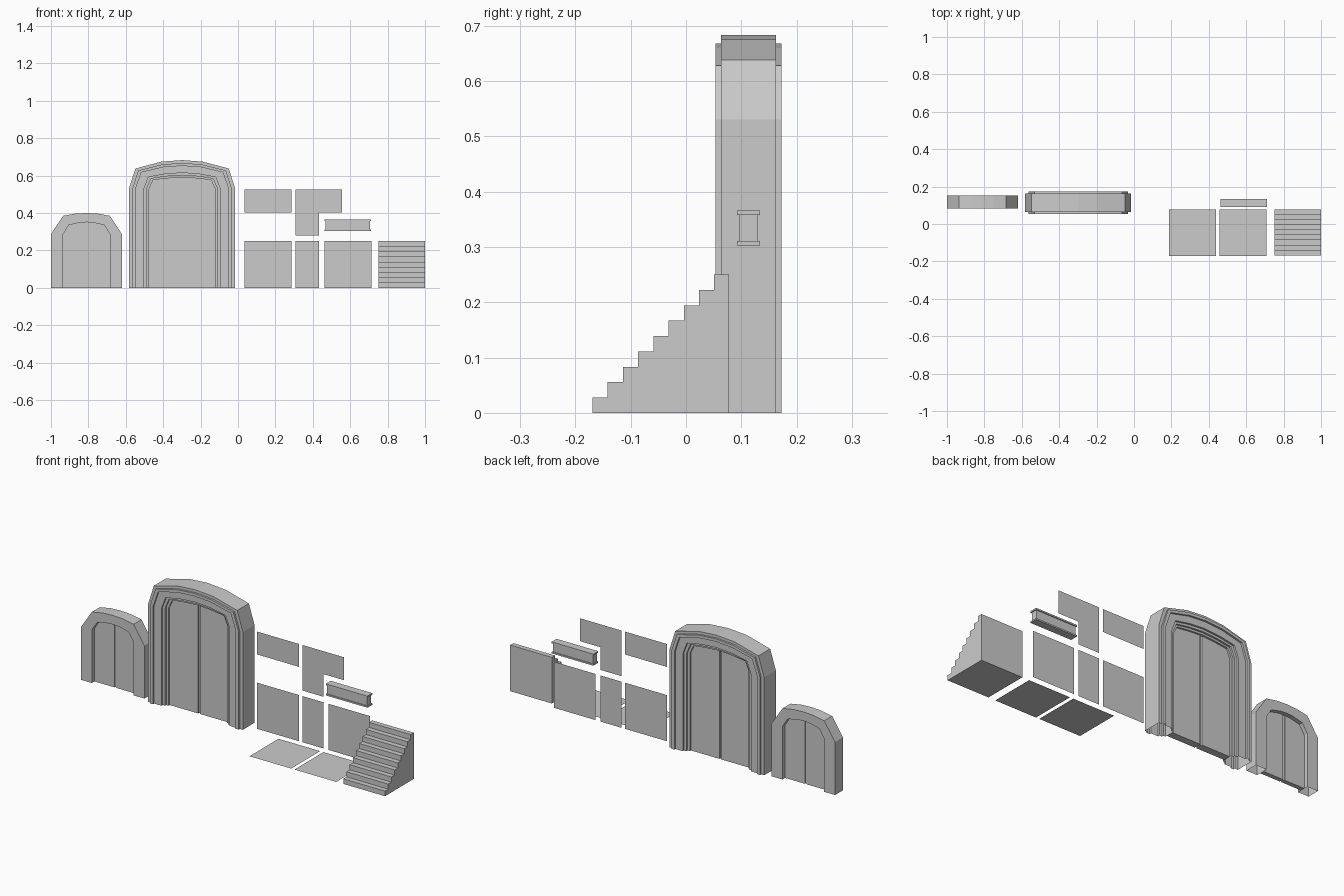
import bpy, bmesh

old = bpy.data.objects.get("Cube")
if old:
    bpy.data.objects.remove(old, do_unlink=True)

stone = bpy.data.materials.new("plain grey")
stone.use_nodes = True
GREY = (0.6, 0.6, 0.6, 1)
stone.diffuse_color = GREY
stone.node_tree.nodes["Principled BSDF"].inputs["Base Color"].default_value = GREY

WALL_Y = 0.113


def finish(bm, name, recalc=True):
    if recalc:
        bmesh.ops.recalc_face_normals(bm, faces=bm.faces[:])
    mesh = bpy.data.meshes.new(name)
    bm.to_mesh(mesh)
    bm.free()
    mesh.materials.append(stone)
    obj = bpy.data.objects.new(name, mesh)
    bpy.context.collection.objects.link(obj)
    return obj


def prism(bm, outline, shift):
    """Solid made by pushing a flat outline along a vector."""
    face = bm.faces.new([bm.verts.new(p) for p in outline])
    ext = bmesh.ops.extrude_face_region(bm, geom=[face], use_keep_orig=True)
    moved = [v for v in ext["geom"] if isinstance(v, bmesh.types.BMVert)]
    bmesh.ops.translate(bm, verts=moved, vec=shift)


def box(bm, x0, x1, y0, y1, z0, z1):
    prism(bm, [(x0, y0, z0), (x1, y0, z0), (x1, y1, z0), (x0, y1, z0)], (0, 0, z1 - z0))


def half_arch(points, slopes, inset):
    """Right half of an arch, ground to crown, moved inward by inset."""
    return [(x - sx * inset, z - sz * inset)
            for (x, z), (sx, sz) in zip(points, slopes)]


def gate(name, cx, cy, points, slopes, profile, gap):
    # Moulded frame: stepped cross-section swept over the arch, open at the feet
    bm = bmesh.new()
    section = profile + [(d, -y) for d, y in reversed(profile)]
    rails = []
    for d, y in section:
        right = half_arch(points, slopes, d)
        path = right + [(-x, z) for x, z in reversed(right[:-1])]
        rails.append([bm.verts.new((cx + x, cy - y, z)) for x, z in path])
    for a, b in zip(rails, rails[1:] + rails[:1]):
        for i in range(len(a) - 1):
            bm.faces.new((a[i], a[i + 1], b[i + 1], b[i]))
    finish(bm, name + "_frame")

    # Two door leaves with a recessed strip between them
    inset, depth = profile[-1]
    right = half_arch(points, slopes, inset)
    crown = right[-1][1]
    outline = [(gap, 0)] + right[:-1] + [(gap, crown)]
    for side, label in ((1, "left"), (-1, "right")):
        bm = bmesh.new()
        prism(bm, [(cx + side * x, cy - depth, z) for x, z in outline],
              (0, 2 * depth, 0))
        finish(bm, f"{name}_{label}_door")
    bm = bmesh.new()
    box(bm, cx - gap, cx + gap, cy - depth * 0.6, cy + depth * 0.6, 0, crown)
    finish(bm, name + "_door_seam")


# Large gate
gate("large_gate", -0.299, WALL_Y,
     [(0.284, 0), (0.284, 0.53), (0.25, 0.638), (0.11, 0.675), (0, 0.683)],
     [(1, 0), (1, 0), (0.88, 0.57), (0.25, 0.83), (0, 0.85)],
     [(0, 0.05), (0.018, 0.05), (0.018, 0.06), (0.036, 0.06), (0.036, 0.05),
      (0.08, 0.05), (0.08, 0.04), (0.095, 0.04), (0.095, 0.03), (0.108, 0.03),
      (0.108, 0.02)], 0.005)

# Small gate
gate("small_gate", -0.81, 0.1175,
     [(0.19, 0), (0.19, 0.287), (0.125, 0.385), (0.06, 0.397), (0, 0.4)],
     [(1, 0), (1, 0), (0.46, 0.77), (0.3, 0.75), (0, 0.75)],
     [(0, 0.034), (0.065, 0.034), (0.065, 0.012)], 0.006)


# Thin wall panels
def panel(name, corners):
    bm = bmesh.new()
    bm.faces.new([bm.verts.new(p) for p in corners])
    finish(bm, name, recalc=False)


def wall(name, outline):
    panel(name, [(x, WALL_Y, z) for x, z in outline])


def rect(x0, x1, z0, z1):
    return [(x0, z0), (x1, z0), (x1, z1), (x0, z1)]


wall("square_wall", rect(0.036, 0.286, 0, 0.25))
wall("narrow_wall", rect(0.308, 0.434, 0, 0.25))
wall("second_square_wall", rect(0.463, 0.713, 0, 0.25))
wall("half_height_wall", rect(0.036, 0.286, 0.403, 0.527))
wall("corner_wall", [(0.308, 0.28), (0.434, 0.28), (0.434, 0.403),
                     (0.557, 0.403), (0.557, 0.527), (0.308, 0.527)])

# Floor tiles
for name, x0 in (("floor_tile", 0.188), ("second_floor_tile", 0.458)):
    x1 = x0 + 0.25
    panel(name, [(x0, -0.17, 0), (x1, -0.17, 0), (x1, 0.078, 0), (x0, 0.078, 0)])

# Beam with top and bottom flanges
bm = bmesh.new()
for z0, z1, trim in ((0.303, 0.311, 0), (0.311, 0.358, 0.005), (0.358, 0.366, 0)):
    box(bm, 0.462 + trim, 0.712 - trim,
        WALL_Y - 0.021 + trim, WALL_Y + 0.021 - trim, z0, z1)
finish(bm, "flanged_beam")

# Staircase
STEPS, RISE, RUN = 9, 0.25 / 9, 0.0275
outline = [(0.078, 0)]
for i in range(STEPS):
    y = -0.169 + i * RUN
    outline += [(y, i * RISE), (y, (i + 1) * RISE)]
outline.append((0.078, 0.25))
bm = bmesh.new()
prism(bm, [(0.75, y, z) for y, z in outline], (0.25, 0, 0))
finish(bm, "staircase")
